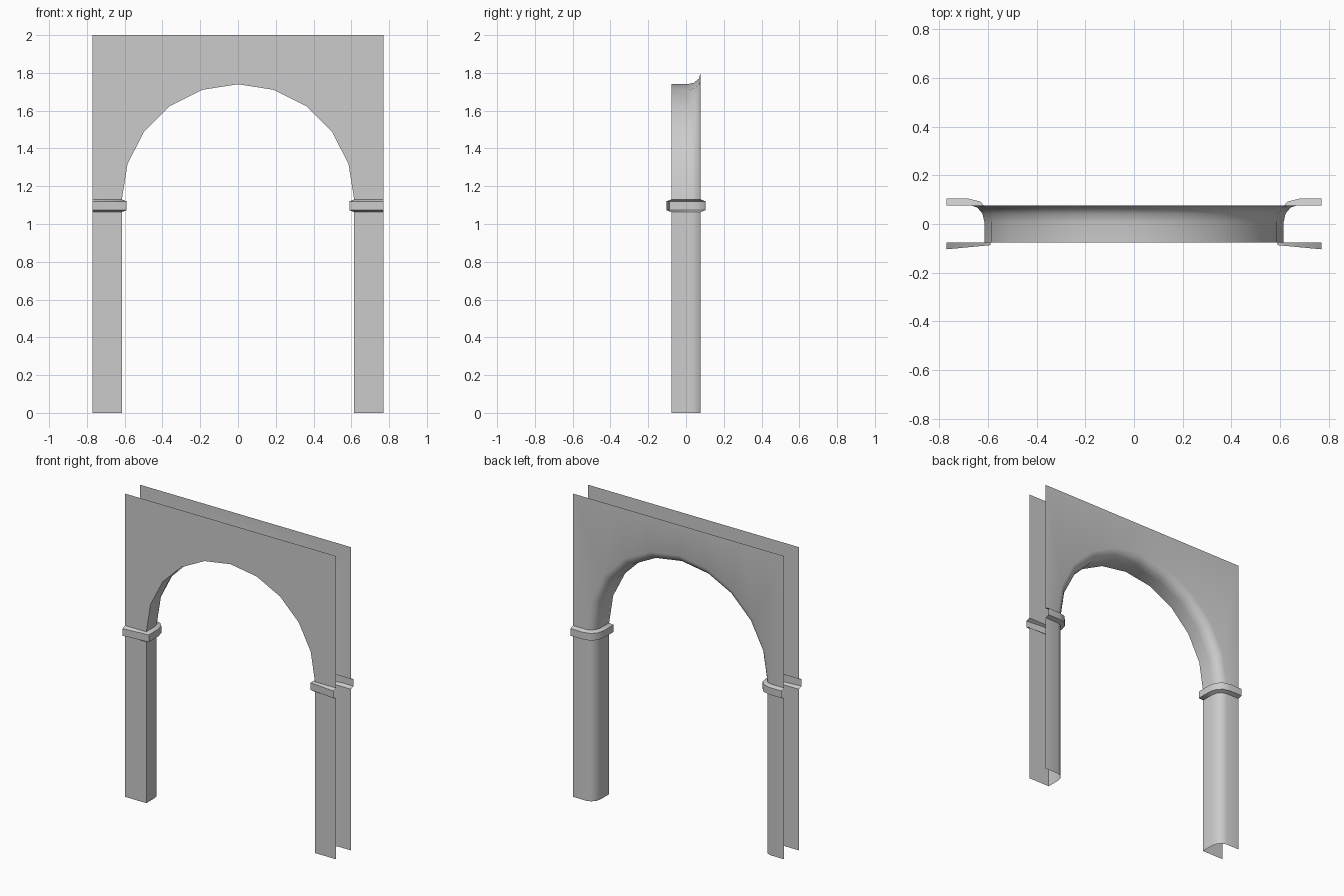
import bpy
from math import sin, cos, pi

if "Cube" in bpy.data.objects:
    bpy.data.objects.remove(bpy.data.objects["Cube"])

OUT, TOP, INNER, Y = 0.77, 2.0, 0.615, 0.077
SPRING, RISE, FIL = 1.13, 0.61, 0.058


def loft(name, rings):
    """Open skin through equal-length rings, mirrored across x = 0."""
    n = len(rings[0])
    verts = [p for r in rings for p in r]
    faces = []
    for i in range(len(rings) - 1):
        for j in range(n - 1):
            a = i * n + j
            faces.append((a, a + 1, a + n + 1, a + n))
    me = bpy.data.meshes.new(name)
    me.from_pydata(verts, [], faces)
    ob = bpy.data.objects.new(name, me)
    bpy.context.collection.objects.link(ob)
    bpy.ops.object.select_all(action='DESELECT')
    ob.select_set(True)
    bpy.context.view_layer.objects.active = ob
    bpy.ops.object.shade_smooth_by_angle(angle=0.61)
    mod = ob.modifiers.new("mirror", 'MIRROR')
    mod.use_clip = True
    return ob


# Section of the opening's edge: (offset outward from opening, y);
# sharp at the front, rounded at the back
edge = [(0, -Y), (0, Y - 0.07)]
for k in range(1, 4):
    t = k * pi / 6
    edge.append((FIL * (1 - cos(t)), Y - 0.07 * (1 - sin(t))))


def wall(z):
    return [(OUT, -Y, z)] + [(INNER + o, y, z) for o, y in edge] + [(OUT, Y, z)]


# Legs
loft("legs", [wall(0), wall(1.063)])

# Capital bands: swollen section with sloped ledges
band = [(OUT, -0.104), (0.59, -0.087), (0.59, 0.012), (0.602, 0.06),
        (0.632, 0.092), (0.68, 0.104), (OUT, 0.104)]


def swollen(z):
    return [(x, y, z) for x, y in band]


loft("capitals", [wall(1.063), swollen(1.073), swollen(1.12), wall(1.13)])

# Arch: rounded edge swept over ten segments, panels run out to the square frame
frame = [(OUT, SPRING), (OUT, 1.45), (OUT, TOP), (0.46, TOP), (0.22, TOP), (0, TOP)]
rings = []
for i, (fx, fz) in enumerate(frame):
    a = i * pi / 10
    ring = [(fx, -Y, fz)]
    for o, y in edge:
        x = (INNER + o) * cos(a) if i < 5 else 0
        ring.append((x, y, SPRING + (RISE + o) * sin(a)))
    ring.append((fx, Y, fz))
    rings.append(ring)
loft("arch", rings)
